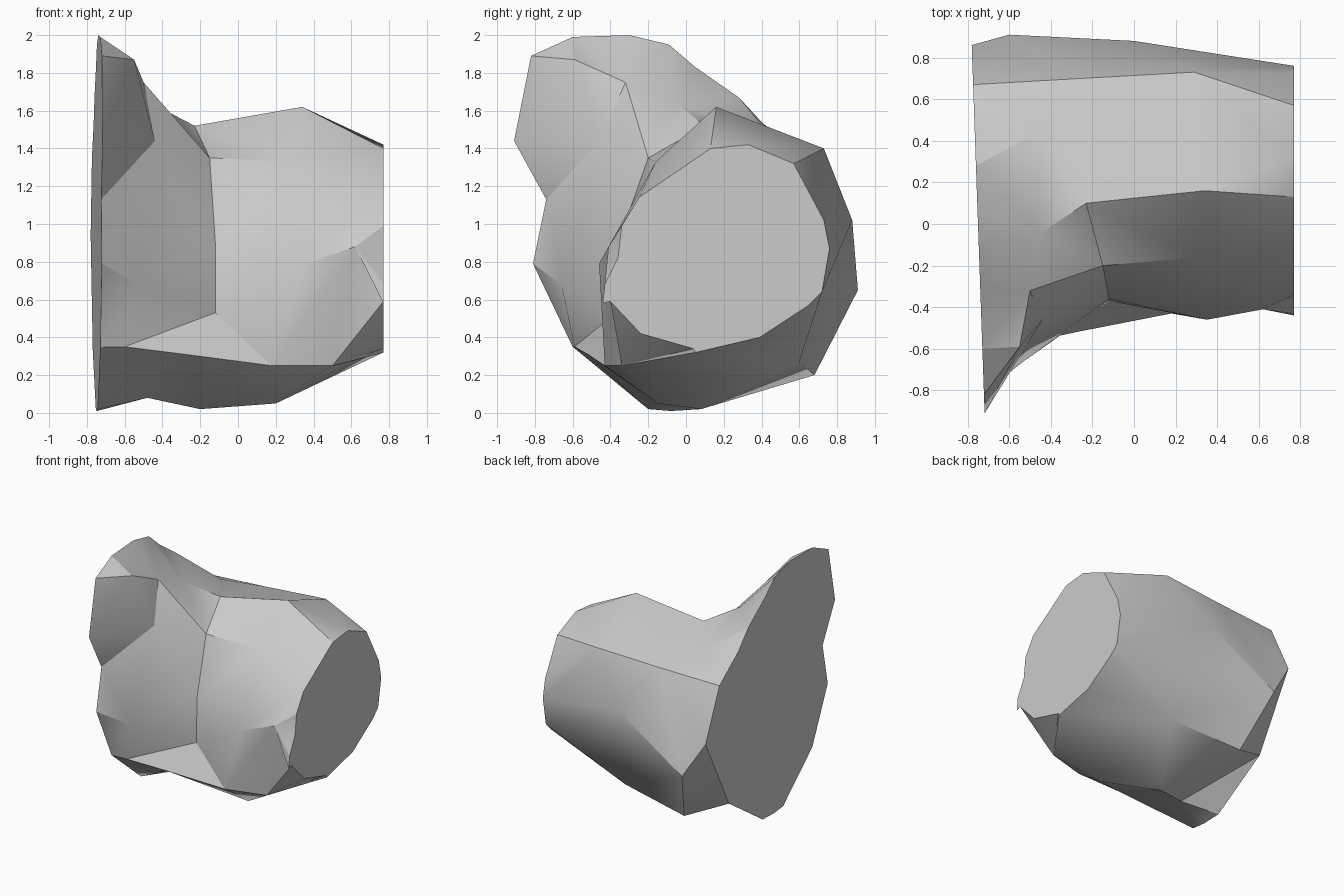
import bpy
import bmesh
import math
from mathutils import Vector

default_cube = bpy.data.objects.get("Cube")
if default_cube:
    bpy.data.objects.remove(default_cube, do_unlink=True)


def make_material(name, colour):
    material = bpy.data.materials.new(name)
    material.use_nodes = True
    material.diffuse_color = colour
    material.node_tree.nodes["Principled BSDF"].inputs["Base Color"].default_value = colour
    return material


def stitch(bm, first, second):
    """Skin two closed rings of vertices with the shortest set of cross edges."""
    first = first + first[:1]
    second = second + second[:1]
    cost = {}
    origin = {}
    for i, a in enumerate(first):
        for j, b in enumerate(second):
            options = [(cost[previous], previous)
                       for previous in ((i - 1, j), (i, j - 1)) if previous in cost]
            best, origin[i, j] = min(options) if options else (0, None)
            cost[i, j] = best + (a.co - b.co).length

    # Walk back along the cheapest route, adding one triangle per step
    step = (len(first) - 1, len(second) - 1)
    while origin[step]:
        previous = origin[step]
        corners = [first[step[0]], second[step[1]],
                   second[previous[1]], first[previous[0]]]
        unique = list(dict.fromkeys(corners))
        if len(unique) == 3 and not bm.faces.get(unique):
            bm.faces.new(unique)
        step = previous


# Flat, flared end: outline as (y, z), starting at the back and going over the top
wide_outline = [(.86, .94), (.67, 1.35), (.41, 1.53), (.28, 1.67), (.05, 1.83),
                (-.09, 1.95), (-.3, 2), (-.6, 1.99), (-.82, 1.89), (-.91, 1.44),
                (-.74, 1.13), (-.81, .79), (-.6, .35), (-.2, .02), (-.08, .01),
                (.08, .02), (.54, .33)]
wide_end = [(-.75 - .035 * y, y, z) for y, z in wide_outline]

# Same rim, with its upper front corner pulled in to form a bevel
rim = wide_end[:8] + [(-.55, -.59, 1.87)] + wide_end[9:]

# Flat, narrow end with a small notch at its lower front
narrow_outline = [(.76, .87), (.73, 1.02), (.57, 1.32), (.33, 1.42), (.13, 1.4),
                  (-.25, 1.14), (-.34, .99), (-.36, .82), (-.43, .68),
                  (-.44, .58), (-.4, .59), (-.24, .42), (.04, .34), (.05, .32),
                  (.39, .4), (.65, .57), (.72, .64)]
narrow_end = [(.77, y, z) for y, z in narrow_outline]

# Corners where the flare meets the body
flare_ring = [(-.6, .91, .65), (-.25, .7, 1.37), (-.46, .44, 1.47),
              (-.46, -.05, 1.64), (-.5, -.32, 1.75), (-.44, -.46, 1.44),
              (-.53, -.66, .68), (-.6, -.59, .35), (-.28, -.52, .31),
              (-.48, -.03, .08), (-.46, .68, .2)]

# Neck of the body, with the ledge at the lower front
neck_ring = [(0, .88, 1.02), (.29, .73, 1.4), (-.23, .1, 1.52),
             (-.15, -.2, 1.35), (-.12, -.36, .9), (-.12, -.37, .53),
             (.18, -.43, .25), (.2, -.15, .05), (-.2, .08, .02),
             (.13, .6, .27)]

# Widest corners of the body; some are shared with the neck
body_ring = [(0, .88, 1.02), (.29, .73, 1.4), (.34, .16, 1.62),
             (.3, -.16, 1.33), (.35, -.46, .79), (.62, -.41, .88),
             (.5, -.34, .25), (.2, -.15, .05), (.13, .6, .27)]

# Faceted body: stitch the sections together and close both ends
bm = bmesh.new()
shared = {}
rings = []
for section in (wide_end, rim, flare_ring, neck_ring, body_ring, narrow_end):
    ring = []
    for point in section:
        if point not in shared:
            shared[point] = bm.verts.new(Vector(point))
        ring.append(shared[point])
    rings.append(ring)

for first, second in zip(rings, rings[1:]):
    stitch(bm, first, second)
bm.faces.new(rings[0])
bm.faces.new(rings[-1])
bmesh.ops.recalc_face_normals(bm, faces=bm.faces[:])

mesh = bpy.data.meshes.new("flared_stub")
bm.to_mesh(mesh)
bm.free()
stub = bpy.data.objects.new("flared_stub", mesh)
bpy.context.collection.objects.link(stub)
mesh.materials.append(make_material("plain grey", (.6, .6, .6, 1)))

# Soft shading across gentle facets, crisp at the creases
bpy.ops.object.select_all(action="DESELECT")
stub.select_set(True)
bpy.context.view_layer.objects.active = stub
bpy.ops.object.shade_smooth_by_angle(angle=math.radians(30))
